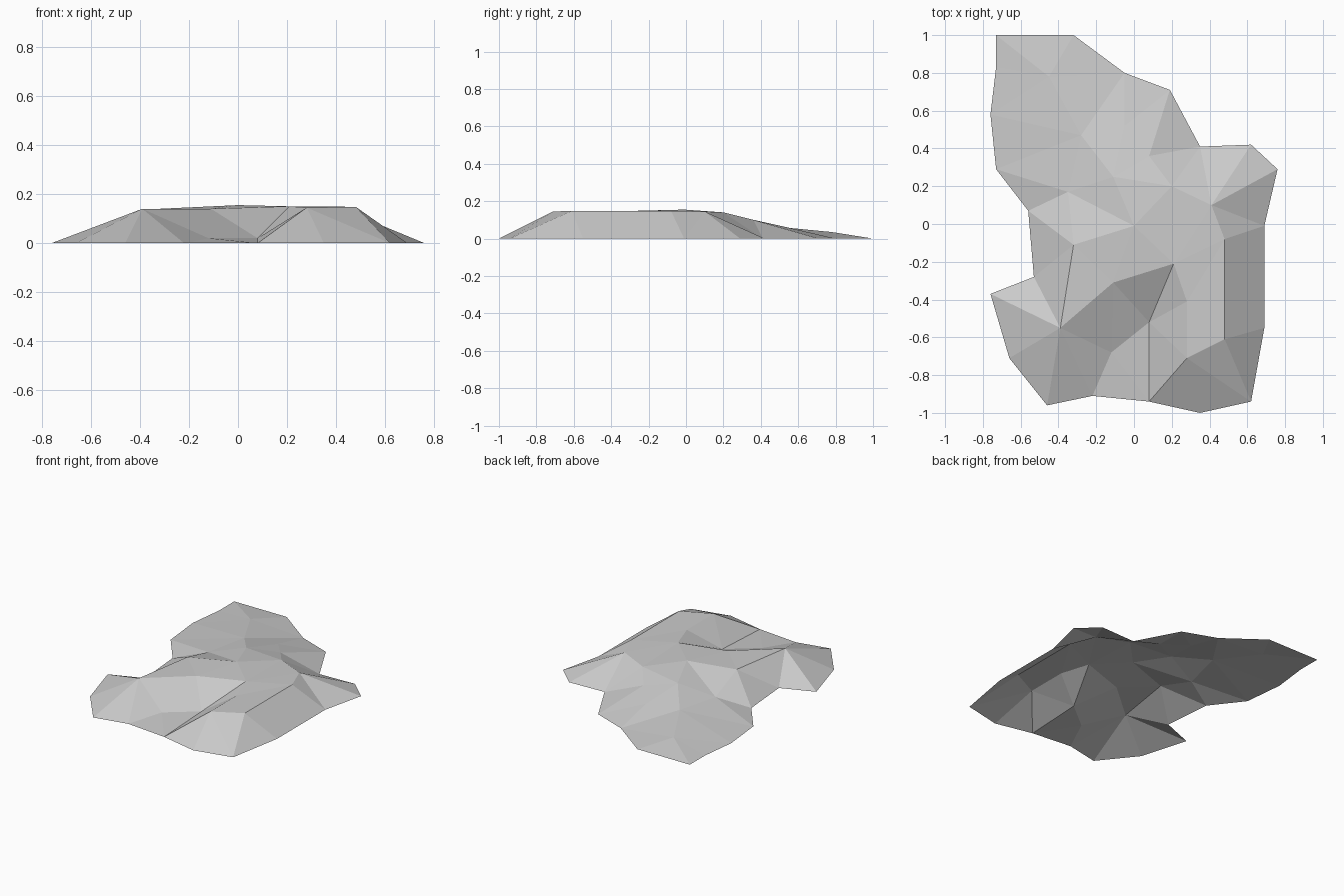
import bpy
import bmesh
from mathutils import Vector
from mathutils.geometry import delaunay_2d_cdt

cube = bpy.data.objects.get("Cube")
if cube:
    bpy.data.objects.remove(cube, do_unlink=True)

# Ground outline, counterclockwise from the back right corner
outline = [
    (-.73, 1), (-.73, .83), (-.76, .58), (-.73, .29), (-.56, .07), (-.53, -.28),
    (-.76, -.37), (-.66, -.71), (-.46, -.96), (-.22, -.91), (.08, -.94),
    (.35, -1), (.62, -.94), (.69, -.55), (.69, -.01), (.76, .29), (.62, .42),
    (.35, .41), (.19, .71), (-.05, .80), (-.32, 1),
]
gully_mouth = outline.index((.08, -.94))
front_foot = outline.index((-.22, -.91))
east_foot = outline.index((.69, -.01))
east_tip = outline.index((.76, .29))
notch = outline.index((.35, .41))

# Named peaks, ridges and hollows inside the outline
relief = {
    "west_peak": (-.39, -.55, .14),
    "west_shoulder": (-.32, -.11, .14),
    "gully_head": (-.11, -.31, .14),
    "gully_rim": (.21, -.21, .15),
    "gully_bed": (.08, -.52, .02),
    "gully_side": (-.12, -.68, .02),
    "front_peak": (.28, -.71, .145),
    "rim_middle": (.28, -.41, .145),
    "east_front": (.48, -.61, .148),
    "east_back": (.48, -.08, .148),
    "east_shoulder": (.41, .10, .145),
    "summit": (0, -.01, .155),
    "west_hollow": (-.35, .17, .06),
    "back_ridge": (-.11, .25, .125),
    "back_shoulder": (.20, .20, .14),
    "back_brow": (.08, .36, .10),
    "slope_west": (-.28, .47, .065),
    "slope_east": (-.05, .52, .065),
    "slope_low": (-.45, .78, .035),
}
index = {name: len(outline) + i for i, name in enumerate(relief)}

# Crease lines that the triangulation has to follow
creases = [
    ("gully_rim", "gully_bed"), ("gully_bed", gully_mouth),
    (gully_mouth, "front_peak"), ("front_peak", "rim_middle"),
    ("rim_middle", "gully_rim"), ("gully_bed", "front_peak"),
    ("gully_head", "gully_rim"), ("gully_head", "gully_bed"),
    ("gully_head", "gully_side"), ("gully_side", "gully_bed"),
    ("gully_head", "west_peak"), ("west_peak", "gully_side"),
    ("west_peak", front_foot), ("west_peak", "west_shoulder"),
    ("west_shoulder", "gully_head"), ("west_shoulder", "summit"),
    ("summit", "west_hollow"), ("summit", "back_ridge"),
    ("back_ridge", "slope_west"), ("front_peak", "east_front"),
    ("east_front", "east_back"), ("east_back", "east_shoulder"),
    ("east_back", east_foot), ("east_shoulder", east_foot),
    ("east_shoulder", east_tip), ("east_shoulder", notch),
    ("back_brow", notch),
]
edges = [(index.get(a, a), index.get(b, b)) for a, b in creases]

points = [Vector((x, y, 0)) for x, y in outline]
points += [Vector(p) for p in relief.values()]
flat, _, triangles, sources, _, _ = delaunay_2d_cdt(
    [p.xy for p in points], edges, [list(range(len(outline)))], 1, 1e-5)

# Open terrain shell
bm = bmesh.new()
verts = []
for xy, source in zip(flat, sources):
    height = points[source[0]].z if source else 0
    verts.append(bm.verts.new((xy.x, xy.y, height)))
for triangle in triangles:
    face = bm.faces.new([verts[i] for i in triangle])
    face.normal_update()
    if face.normal.z < 0:
        face.normal_flip()
    face.smooth = False
mesh = bpy.data.meshes.new("rocky_mound")
bm.to_mesh(mesh)
bm.free()

# Plain grey stone
stone = bpy.data.materials.new("grey stone")
stone.use_nodes = True
stone.diffuse_color = (.6, .6, .6, 1)
stone.node_tree.nodes["Principled BSDF"].inputs["Base Color"].default_value = (.6, .6, .6, 1)
mesh.materials.append(stone)

mound = bpy.data.objects.new("rocky_mound", mesh)
bpy.context.collection.objects.link(mound)
